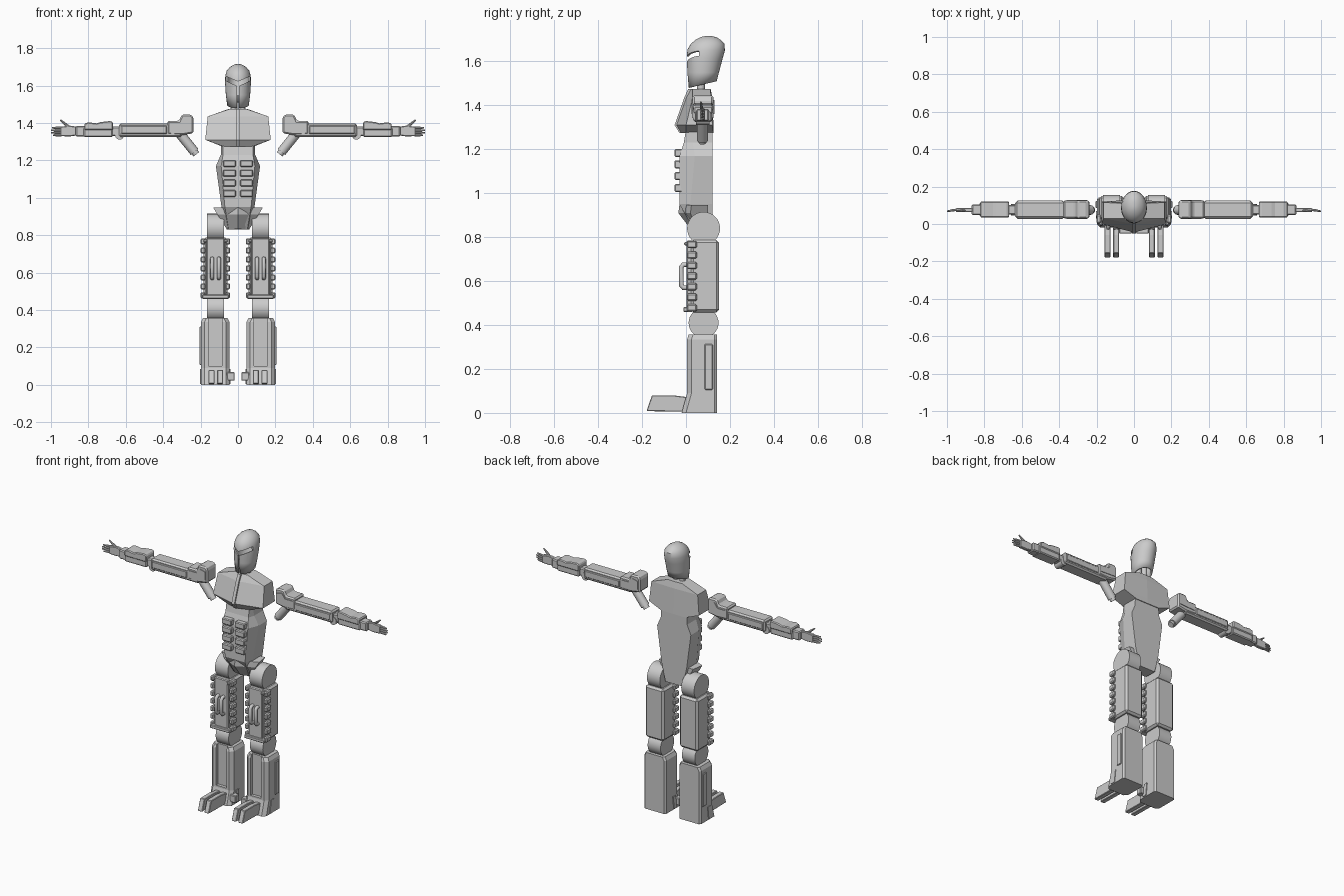
import bpy, bmesh, math
from mathutils import Vector, Matrix

if "Cube" in bpy.data.objects:
    bpy.data.objects.remove(bpy.data.objects["Cube"])


def make(name, bm, mirror=False, bevel=0.0, smooth=False):
    bmesh.ops.recalc_face_normals(bm, faces=bm.faces)
    me = bpy.data.meshes.new(name)
    bm.to_mesh(me)
    bm.free()
    ob = bpy.data.objects.new(name, me)
    bpy.context.collection.objects.link(ob)
    if smooth:
        bpy.ops.object.select_all(action='DESELECT')
        ob.select_set(True)
        bpy.context.view_layer.objects.active = ob
        bpy.ops.object.shade_smooth_by_angle(angle=math.radians(35))
    if bevel:
        m = ob.modifiers.new("bevel", 'BEVEL')
        m.width, m.segments = bevel, 1
    if mirror:
        ob.modifiers.new("mirror", 'MIRROR')
    return ob


def add_box(bm, x0, x1, y0, y1, z0, z1):
    mat = Matrix.Translation(((x0 + x1) / 2, (y0 + y1) / 2, (z0 + z1) / 2)) @ \
        Matrix.Diagonal((x1 - x0, y1 - y0, z1 - z0, 1))
    bmesh.ops.create_cube(bm, size=1, matrix=mat)


def boxes(name, dims, mirror=True, bevel=0.0):
    bm = bmesh.new()
    for d in dims:
        add_box(bm, *d)
    return make(name, bm, mirror, bevel)


def rods(name, items, sides=24):
    """Cylinders between two points: (start, end, r1, r2)."""
    bm = bmesh.new()
    for a, b, r1, r2 in items:
        a, b = Vector(a), Vector(b)
        mat = Matrix.Translation((a + b) / 2) @ (b - a).to_track_quat('Z', 'Y').to_matrix().to_4x4()
        bmesh.ops.create_cone(bm, cap_ends=True, segments=sides, radius1=r1, radius2=r2,
                              depth=(b - a).length, matrix=mat)
    return make(name, bm, True, smooth=True)


def loft_bm(rings, caps=(True, True)):
    bm = bmesh.new()
    vs = [[bm.verts.new(p) for p in r] for r in rings]
    n = len(vs[0])
    for a, b in zip(vs, vs[1:]):
        for i in range(n):
            bm.faces.new((a[i], a[(i + 1) % n], b[(i + 1) % n], b[i]))
    for ring, cap in zip((vs[0], vs[-1]), caps):
        if cap:
            bm.faces.new(ring)
    return bm


def half_ring(z, pts):
    """Symmetric horizontal ring from the right half (first and last on x = 0)."""
    return [(x, y, z) for x, y in pts] + [(-x, y, z) for x, y in pts[-2:0:-1]]


def prism(name, axis, pts, a, b, mirror=True, bevel=0.0):
    """Extrude an outline along x (points y,z) or along y (points x,z)."""
    f = (lambda p, t: (t, p[0], p[1])) if axis == 'x' else (lambda p, t: (p[0], t, p[1]))
    return make(name, loft_bm([[f(p, t) for p in pts] for t in (a, b)]), mirror, bevel)


def cut(ob, cutter):
    cutter.hide_render = True
    cutter.hide_set(True)
    m = ob.modifiers.new("cut", 'BOOLEAN')
    m.operation, m.object, m.solver = 'DIFFERENCE', cutter, 'EXACT'


# helmet: hollow egg-shaped shell (z front, z back, y front, y back, half width)
rings = []
for zf, zb, yf, yb, hw in [(1.48, 1.51, .012, .14, .058), (1.55, 1.55, .006, .15, .065),
                           (1.62, 1.61, .003, .166, .069), (1.655, 1.65, .007, .177, .068),
                           (1.68, 1.68, .022, .175, .06), (1.70, 1.697, .045, .16, .044),
                           (1.712, 1.71, .07, .14, .024), (1.716, 1.715, .09, .12, .008)]:
    ring = []
    for i in range(32):
        t = 2 * math.pi * i / 32
        k = (1 - math.cos(t)) / 2
        ring.append((hw * math.sin(t), yf + (yb - yf) * k, zf + (zb - zf) * k))
    rings.append(ring)
helmet = make("helmet", loft_bm(rings, (False, True)), smooth=True)
helmet.modifiers.new("shell", 'SOLIDIFY').thickness = .01
cut(helmet, prism("visor_cutter", 'y', [(0, 1.595), (.006, 1.598), (.09, 1.638), (.09, 1.66), (0, 1.622),
                                        (-.09, 1.66), (-.09, 1.638), (-.006, 1.598)], -.05, .06, False))
cut(helmet, boxes("slot_cutter", [(-.005, .005, -.05, .05, 1.45, 1.61)], False))

# neck
rods("neck", [((.022, .068, 1.44), (.022, .068, 1.55), .018, .018)])

# chest, torso, pelvis
make("chest", loft_bm([
    half_ring(1.275, [(0, -.025), (.08, 0), (.085, .125), (0, .125)]),
    half_ring(1.31, [(0, -.045), (.175, 0), (.175, .12), (0, .125)]),
    half_ring(1.435, [(0, .0), (.162, .03), (.162, .115), (0, .12)]),
    half_ring(1.475, [(0, .022), (.045, .03), (.05, .11), (0, .112)])]))
prism("chest_ridge", 'x', [(.01, 1.475), (-.008, 1.435), (-.052, 1.31), (-.03, 1.275), (.03, 1.275), (.03, 1.475)],
      -.01, .01, False)
make("torso", loft_bm([half_ring(z, [(0, yf), (w1, yf), (w2, ym), (w2, .12), (0, .12)])
                       for z, yf, w1, w2, ym in [(.83, .04, .05, .06, .06), (.95, -.03, .07, .088, .02),
                                                 (1.17, -.03, .09, .118, .04), (1.23, -.01, .08, .092, .03),
                                                 (1.29, 0, .08, .09, .02)]]))
boxes("abdomen_plates", [(.012, .08, -.052, -.01, z, z + .037) for z in (1.005, 1.06, 1.113, 1.165)],
      bevel=.005)
make("pelvis", loft_bm([half_ring(.832, [(0, .025), (.06, .045), (.06, .1), (0, .1)]),
                        half_ring(.91, [(0, -.035), (.11, .02), (.1, .1), (0, .1)]),
                        half_ring(.947, [(0, -.03), (.132, .025), (.12, .1), (0, .1)])]))

# hip and knee joints
rods("hip_joint", [((.075, .08, .84), (.165, .08, .84), .075, .075)], 32)
rods("knee_joint", [((.075, .08, .41), (.165, .08, .41), .068, .068)], 32)

# thigh with ribs, front plate and bars
boxes("thigh", [(.055, .185, .022, .15, .458, .787)], bevel=.012)
boxes("thigh_front_plate", [(.072, .168, .002, .03, .475, .785)], bevel=.005)
boxes("thigh_ribs", [(x, x + .025, .004, .05, z, z + .033)
                     for x in (.042, .175) for z in [.462 + .048 * i for i in range(7)]], bevel=.006)
boxes("thigh_bars", [(.05, .19, -.012, .03, .46, .482), (.055, .075, -.008, .02, .762, .778),
                     (.165, .185, -.008, .02, .762, .778)], bevel=.004)

# thigh handles
cu = bpy.data.curves.new("thigh_handles", 'CURVE')
cu.dimensions, cu.bevel_depth, cu.bevel_resolution = '3D', .011, 2
for x in (.102, .138):
    sp = cu.splines.new('POLY')
    pts = [(.01, .57), (-.012, .57), (-.021, .581), (-.021, .664), (-.012, .675), (.01, .675)]
    sp.points.add(len(pts) - 1)
    for p, (y, z) in zip(sp.points, pts):
        p.co = (x, y, z, 1)
handles = bpy.data.objects.new("thigh_handles", cu)
bpy.context.collection.objects.link(handles)
handles.modifiers.new("mirror", 'MIRROR')

# shin with front channel
shin = make("shin", loft_bm([
    [(.122 + sx * w, y, z) for sx, w, y in [(-1, hw - .02, yf), (1, hw - .02, yf), (1, hw, yf + .02),
                                            (1, hw, .13), (1, hw - .01, .142), (-1, hw - .01, .142),
                                            (-1, hw, .13), (-1, hw, yf + .02)]]
    for z, hw, yf in [(0, .077, -.02), (.09, .077, .005), (.335, .077, .005), (.357, .066, .012)]]))
cut(shin, boxes("channel_cutter", [(.085, .157, -.05, .025, .1, .4)], False))
shin.modifiers.new("mirror", 'MIRROR')
boxes("shin_side_plate", [(.19, .205, .085, .122, .105, .313)], bevel=.003)
boxes("ankle_knob", [(.018, .06, .0, .04, .022, .068)], bevel=.004)
prism("ankle_plate", 'x', [(.03, .005), (.06, .005), (.07, .085), (.045, .085)], .04, .203)

# toes
for i, x in enumerate((.08, .126)):
    prism("toe_%d" % (i + 1), 'x', [(.02, .005), (-.18, .008), (-.155, .08), (-.06, .08), (.02, .07)],
          x, x + .031, bevel=.003)

# shoulder and hanging strut
prism("shoulder", 'y', [(.238, 1.345), (.238, 1.43), (.25, 1.445), (.3, 1.445), (.315, 1.412), (.378, 1.412),
                        (.378, 1.338), (.3, 1.335)], .03, .125, bevel=.008)
prism("shoulder_panel", 'y', [(.25, 1.365), (.25, 1.415), (.288, 1.425), (.31, 1.395), (.362, 1.395),
                              (.362, 1.36)], .026, .129)
rods("shoulder_strut", [((.232, .075, 1.245), (.31, .075, 1.342), .026, .026),
                        ((.222, .075, 1.233), (.24, .075, 1.255), .019, .019)], 16)

# arm
boxes("upper_arm", [(.3, .635, .032, .12, 1.325, 1.398)], bevel=.009)
boxes("upper_arm_panel", [(.38, .625, .027, .125, 1.342, 1.384)], bevel=.004)
rods("elbow_joint", [((.633, .045, 1.335), (.633, .107, 1.335), .024, .024)])
boxes("forearm", [(.62, .7, .05, .102, 1.33, 1.38), (.67, .825, .04, .115, 1.325, 1.375),
                  (.81, .868, .047, .105, 1.328, 1.384)], bevel=.006)
prism("forearm_guard", 'y', [(.668, 1.362), (.668, 1.403), (.68, 1.411), (.735, 1.405), (.755, 1.398),
                             (.8, 1.404), (.822, 1.396), (.822, 1.362)], .035, .12, bevel=.005)

# hand: thin palm, four fingers stacked vertically, raised thumb
prism("palm", 'y', [(.86, 1.334), (.86, 1.38), (.9, 1.386), (.95, 1.38), (.95, 1.33), (.9, 1.328)],
      .064, .086, bevel=.004)
rods("fingers", [((.945, .076, z), (.975, .073, z), .0065, .006) for z in (1.335, 1.348, 1.361, 1.374)] +
     [((.974, .073, z), (.999 - d, .068, z), .006, .004)
      for z, d in ((1.335, .01), (1.348, 0), (1.361, 0), (1.374, .006))], 8)
rods("thumb", [((.9, .074, 1.375), (.925, .07, 1.396), .008, .007),
               ((.924, .07, 1.395), (.95, .068, 1.416), .007, .004)], 8)
